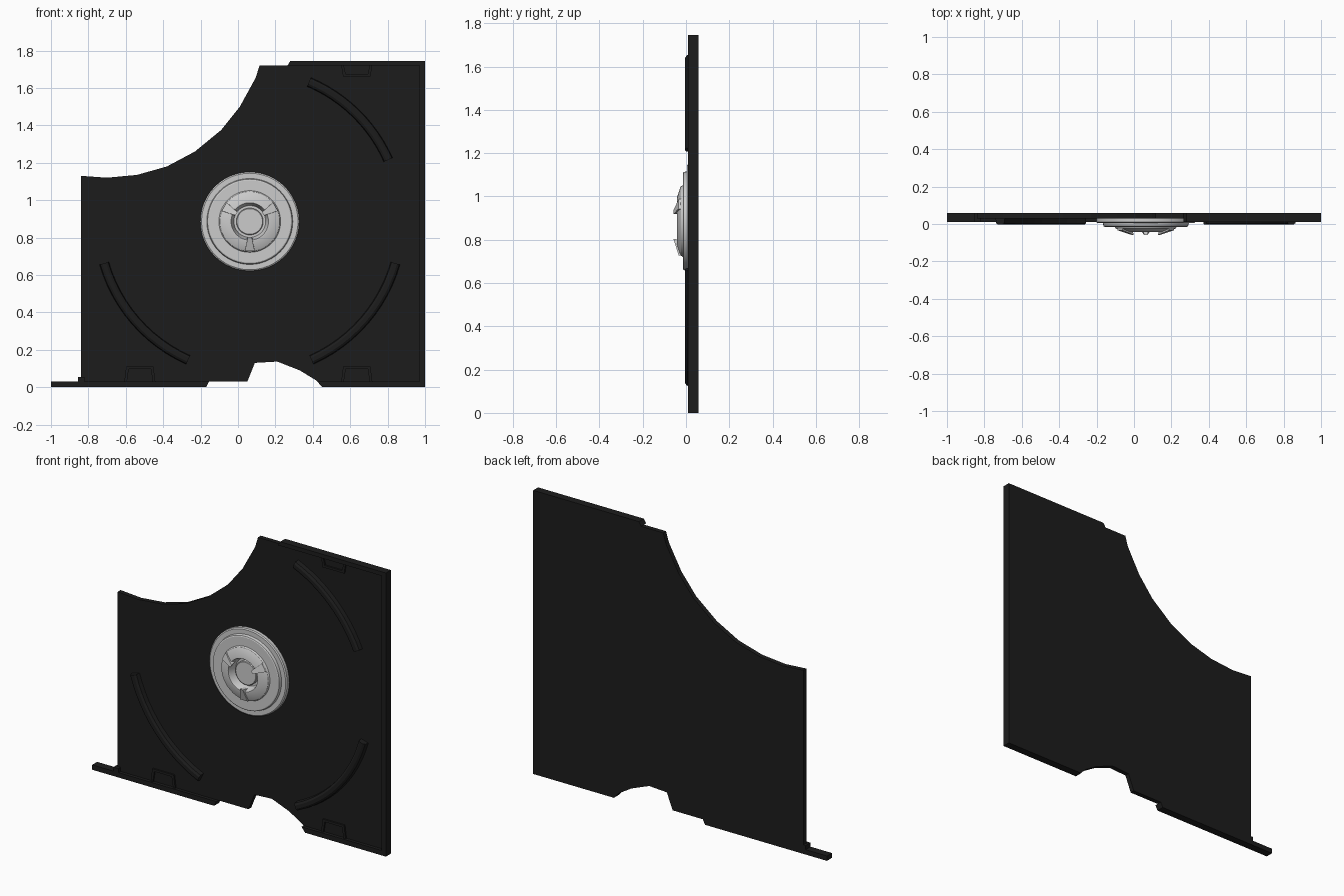
import bpy, bmesh
from math import sin, cos, radians, pi

if "Cube" in bpy.data.objects:
    bpy.data.objects.remove(bpy.data.objects["Cube"])

CX, CZ = 0.063, 0.886          # hub centre
FLOOR, RIM, BACK = 0.03, 0.01, 0.058

black = bpy.data.materials.new("black_plastic")
black.diffuse_color = (0.012, 0.012, 0.012, 1)
black.use_nodes = True
black.node_tree.nodes["Principled BSDF"].inputs["Base Color"].default_value = black.diffuse_color


def finish(name, bm, mat=None):
    bmesh.ops.recalc_face_normals(bm, faces=bm.faces[:])
    me = bpy.data.meshes.new(name)
    bm.to_mesh(me)
    bm.free()
    ob = bpy.data.objects.new(name, me)
    bpy.context.collection.objects.link(ob)
    if mat:
        me.materials.append(mat)
    return ob


def prism(name, pts, y0, y1, mat=black):
    """Extrude an x/z outline from y0 to y1."""
    bm = bmesh.new()
    f = bm.faces.new([bm.verts.new((x, y0, z)) for x, z in pts])
    ext = bmesh.ops.extrude_face_region(bm, geom=[f])
    for v in ext["geom"]:
        if isinstance(v, bmesh.types.BMVert):
            v.co.y = y1
    bmesh.ops.triangulate(bm, faces=[f for f in bm.faces if len(f.verts) > 4])
    return finish(name, bm, mat)


# Tray plate with the large corner cut-out and the bottom finger notch
prism("tray_plate", [
    (-1, 0), (-0.17, 0), (-0.155, 0.03), (0.05, 0.03), (0.09, 0.13),
    (0.21, 0.137), (0.33, 0.09), (0.42, 0.035), (0.45, 0), (1, 0),
    (1, 1.745), (0.28, 1.745), (0.265, 1.72), (0.115, 1.72), (0.095, 1.655),
    (0.01, 1.5), (-0.09, 1.375), (-0.23, 1.26), (-0.38, 1.18),
    (-0.54, 1.135), (-0.70, 1.12), (-0.84, 1.13), (-0.84, 0.055),
    (-0.855, 0.055), (-0.855, 0.03), (-1, 0.03)], FLOOR, BACK)

# Raised rim along the edges
prism("bottom_left_rim", [(-1, 0), (-0.17, 0), (-0.155, 0.03), (-1, 0.03)], RIM, FLOOR)
prism("side_rim", [(0.45, 0), (1, 0), (1, 1.745), (0.28, 1.745), (0.265, 1.72),
                   (0.97, 1.72), (0.97, 0.03), (0.425, 0.03)], RIM, FLOOR)
prism("corner_stop", [(-0.855, 0.03), (-0.82, 0.03), (-0.82, 0.055),
                      (-0.855, 0.055)], RIM, FLOOR)


# U-shaped clip outlines beside the rims
def clip(name, x, z, d, h):
    w, t = 0.083, 0.014
    prism(name, [(x - w, z), (x - w + 0.01, z + d * h), (x + w - 0.01, z + d * h),
                 (x + w, z), (x + w - t, z), (x + w - t - 0.01, z + d * (h - t)),
                 (x - w + t + 0.01, z + d * (h - t)), (x - w + t, z)],
          FLOOR - 0.01, FLOOR)


clip("clip_bottom_left", -0.525, 0.03, 1, 0.08)
clip("clip_bottom_right", 0.635, 0.03, 1, 0.08)
clip("clip_top_right", 0.635, 1.72, -1, 0.06)


# Curved disc-support ridges
def ridge(name, a0, a1, r=0.81, n=12):
    bm = bmesh.new()
    prof = [(-0.026, FLOOR), (-0.022, 0.004), (-0.01, -0.004),
            (0.01, -0.004), (0.022, 0.004), (0.026, FLOOR)]
    rows = []
    for i in range(n + 1):
        a = radians(a0 + (a1 - a0) * i / n)
        rows.append([bm.verts.new((CX + (r + d) * cos(a), y, CZ + (r + d) * sin(a)))
                     for d, y in prof])
    k = len(prof)
    for p, q in zip(rows, rows[1:]):
        for j in range(k):
            bm.faces.new((p[j], p[(j + 1) % k], q[(j + 1) % k], q[j]))
    bm.faces.new(rows[0])
    bm.faces.new(rows[-1])
    finish(name, bm, black)


ridge("ridge_top_right", 24, 67)
ridge("ridge_bottom_left", 196, 246)
ridge("ridge_bottom_right", 294, 344)


# Stepped hub, turned around the y axis
def lathe(name, prof, n=48):
    bm = bmesh.new()
    rings = [[bm.verts.new((CX + r * cos(2 * pi * i / n), y, CZ + r * sin(2 * pi * i / n)))
              for i in range(n)] for r, y in prof]
    for p, q in zip(rings, rings[1:]):
        for i in range(n):
            bm.faces.new((p[i], p[(i + 1) % n], q[(i + 1) % n], q[i]))
    bm.faces.new(rings[0])
    bm.faces.new(rings[-1])
    ob = finish(name, bm)
    bpy.ops.object.select_all(action='DESELECT')
    ob.select_set(True)
    bpy.context.view_layer.objects.active = ob
    bpy.ops.object.shade_smooth_by_angle(angle=radians(25))


lathe("hub", [(0.265, 0.032), (0.265, 0.01), (0.258, 0.005), (0.23, 0.005),
              (0.226, -0.012), (0.22, -0.015), (0.165, -0.015), (0.16, -0.024),
              (0.152, -0.028), (0.108, -0.042), (0.1, -0.042), (0.095, -0.03),
              (0.085, 0.01)])
lathe("hub_button", [(0.072, 0.012), (0.072, -0.012), (0.068, -0.015)])

# Three gripping teeth: narrow raised tip inside, wide low heel outside
for i, deg in enumerate((30, 150, 270)):
    a = radians(deg)
    bm = bmesh.new()

    def pt(r, w, y):
        return bm.verts.new((CX + r * cos(a) - w * sin(a), y, CZ + r * sin(a) + w * cos(a)))

    top = [pt(0.082, -0.01, -0.058), pt(0.082, 0.01, -0.058),
           pt(0.158, 0.026, -0.034), pt(0.158, -0.026, -0.034)]
    low = [pt(0.09, -0.014, -0.01), pt(0.09, 0.014, -0.01),
           pt(0.16, 0.028, -0.015), pt(0.16, -0.028, -0.015)]
    bm.faces.new(top)
    bm.faces.new(low)
    for j in range(4):
        k = (j + 1) % 4
        bm.faces.new((top[j], top[k], low[k], low[j]))
    finish(f"hub_tooth_{i + 1}", bm)
